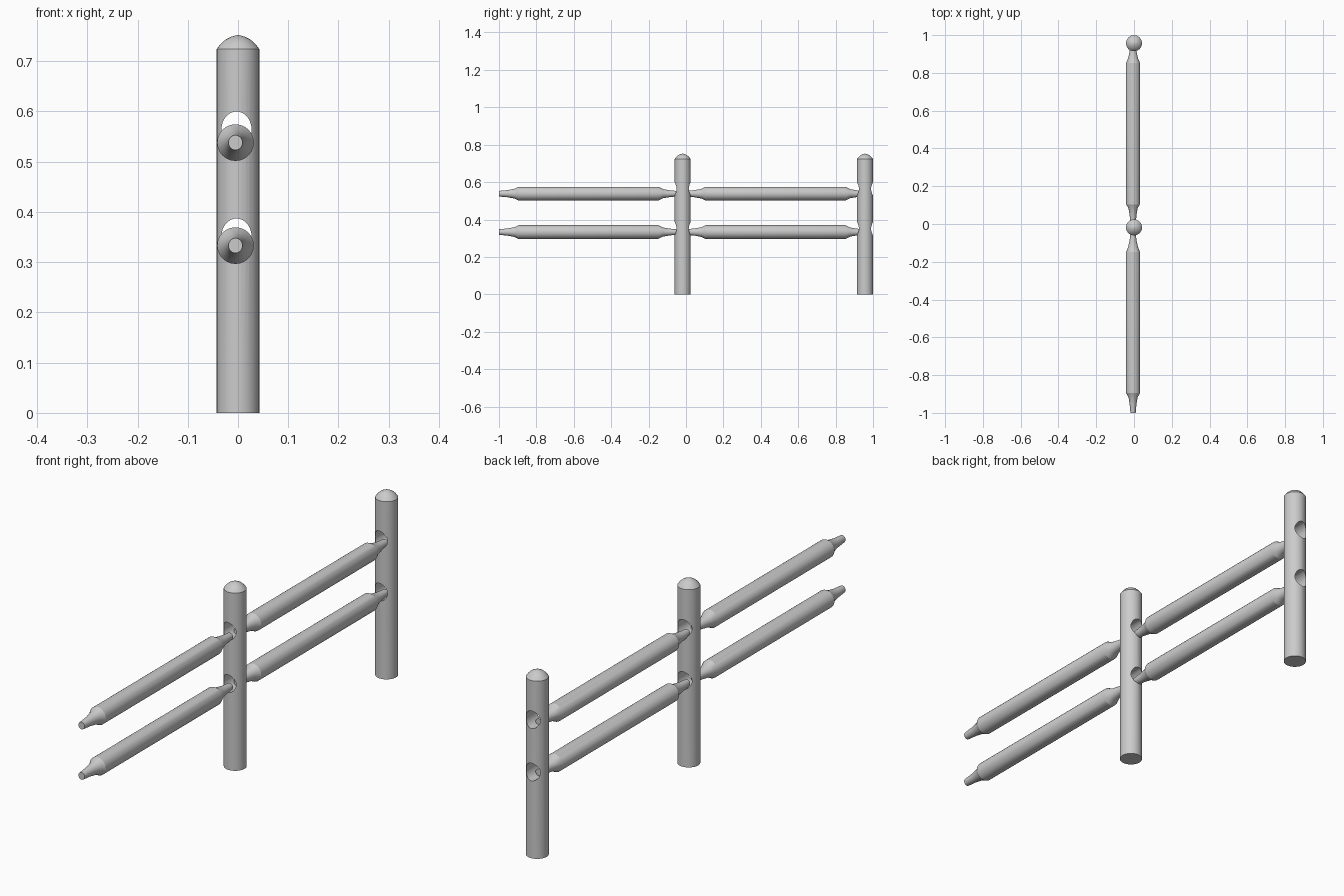
import bpy, bmesh, math

if "Cube" in bpy.data.objects:
    bpy.data.objects.remove(bpy.data.objects["Cube"])

POST_Y = (-0.018, 0.957)
HOLE_Z = (0.351, 0.564)
RAIL_Z = (0.333, 0.538)
RAIL_START = (-1.0, 0.0)


def lathe(name, rings, axis, loc, sides=32):
    """Skin capped rings (position, radius across, radius up) along an axis."""
    bm = bmesh.new()
    loops = []
    for t, ra, rb in rings:
        loop = []
        for i in range(sides):
            a = 2 * math.pi * i / sides
            u, v = ra * math.cos(a), rb * math.sin(a)
            loop.append(bm.verts.new((u, v, t) if axis == 'Z' else (u, t, v)))
        loops.append(loop)
    for p, q in zip(loops, loops[1:]):
        for i in range(sides):
            j = (i + 1) % sides
            bm.faces.new((p[i], p[j], q[j], q[i]))
    bm.faces.new(loops[0])
    bm.faces.new(loops[-1])
    bmesh.ops.recalc_face_normals(bm, faces=bm.faces)
    me = bpy.data.meshes.new(name)
    bm.to_mesh(me)
    bm.free()
    ob = bpy.data.objects.new(name, me)
    ob.location = loc
    bpy.context.collection.objects.link(ob)
    return ob


def activate(ob):
    bpy.ops.object.select_all(action='DESELECT')
    ob.select_set(True)
    bpy.context.view_layer.objects.active = ob


# Posts: round shaft with a low dome, drilled with two oval holes
R = 0.0425
post_profile = [(0, R), (0.724, R), (0.734, 0.035), (0.743, 0.025),
                (0.749, 0.013), (0.752, 0.002)]
for n, y in enumerate(POST_Y):
    post = lathe(f"post_{n + 1}", [(z, r, r) for z, r in post_profile], 'Z', (0, y, 0))
    for z in HOLE_Z:
        cutter = lathe("hole_cutter", [(-0.1, 0.030, 0.036), (0.1, 0.030, 0.036)],
                       'Y', (-0.003, y, z))
        cutter.hide_render = True
        activate(post)
        mod = post.modifiers.new("hole", 'BOOLEAN')
        mod.operation = 'DIFFERENCE'
        mod.solver = 'EXACT'
        mod.object = cutter
        bpy.ops.object.modifier_apply(modifier=mod.name)
        bpy.data.objects.remove(cutter)
    activate(post)
    bpy.ops.object.shade_smooth_by_angle(angle=math.radians(30))

# Rails: thick bars with stepped, tapering tenons at both ends
B = 0.0365
rail_rings = [(0, 0.014, 0.015), (0.045, 0.018, 0.019), (0.083, 0.024, 0.026),
              (0.104, B, B), (0.853, B, B), (0.878, 0.026, 0.024),
              (0.915, 0.018, 0.018), (0.955, 0.014, 0.014)]
for n, y in enumerate(RAIL_START):
    for level, z in zip(("lower", "upper"), RAIL_Z):
        rail = lathe(f"{level}_rail_{n + 1}", rail_rings, 'Y', (-0.005, y, z), 24)
        activate(rail)
        bpy.ops.object.shade_smooth_by_angle(angle=math.radians(25))
